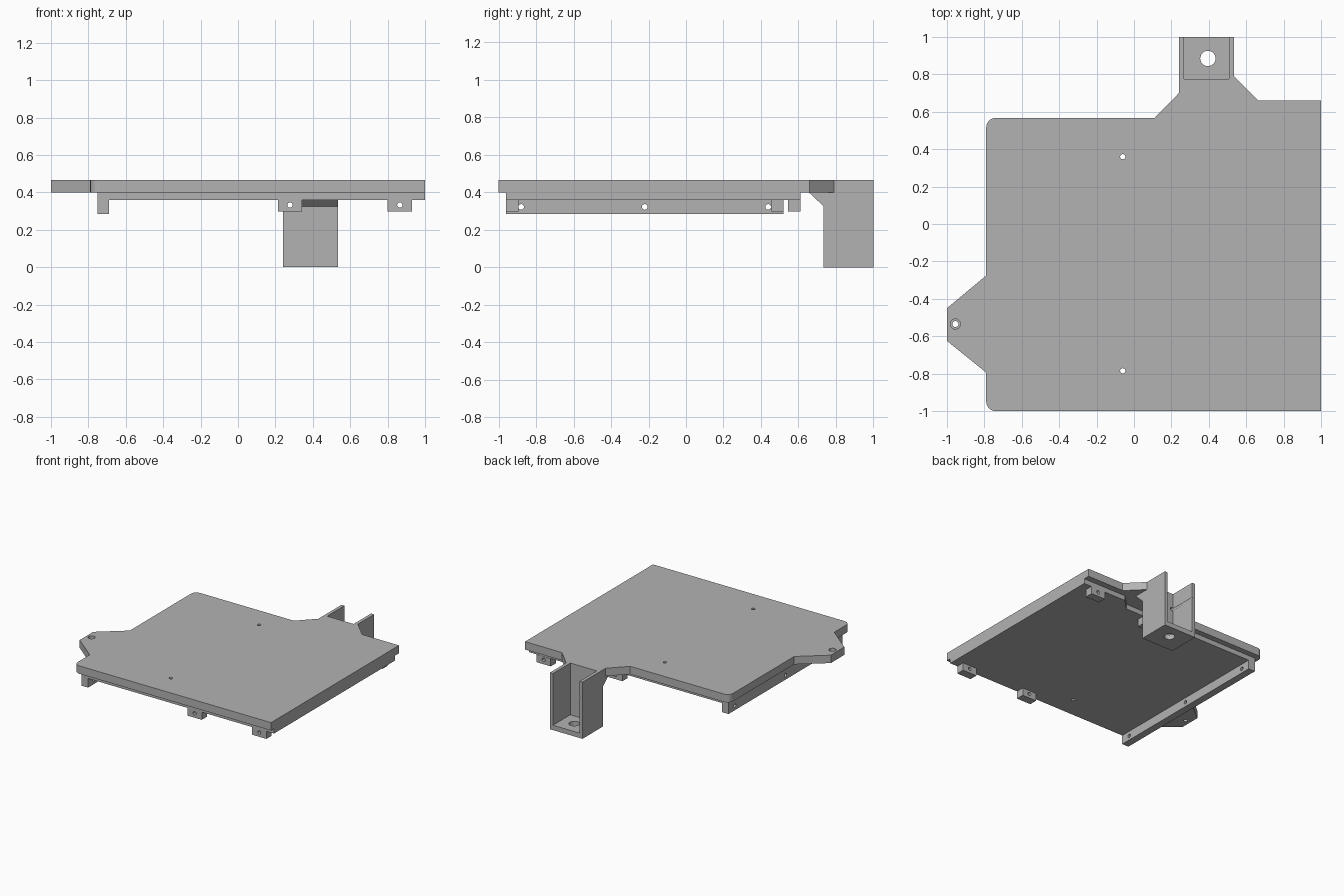
import bpy
import bmesh
from math import pi, sin, cos
from mathutils import Matrix

cube = bpy.data.objects.get("Cube")
if cube:
    bpy.data.objects.remove(cube, do_unlink=True)

GREY = (0.45, 0.45, 0.45, 1)
grey = bpy.data.materials.new("plain grey")
grey.use_nodes = True
grey.diffuse_color = GREY
shader = next(n for n in grey.node_tree.nodes if n.type == 'BSDF_PRINCIPLED')
shader.inputs["Base Color"].default_value = GREY


def finish(name, bm):
    bmesh.ops.recalc_face_normals(bm, faces=bm.faces)
    mesh = bpy.data.meshes.new(name)
    bm.to_mesh(mesh)
    bm.free()
    obj = bpy.data.objects.new(name, mesh)
    obj.data.materials.append(grey)
    bpy.context.collection.objects.link(obj)
    return obj


def prism(name, points, low, high, axis='Z'):
    """Extrude an outline along z (points are x, y) or x (points are y, z)."""
    bm = bmesh.new()
    place = (lambda p: (p[0], p[1], low)) if axis == 'Z' else (lambda p: (low, p[0], p[1]))
    face = bm.faces.new([bm.verts.new(place(p)) for p in points])
    extruded = bmesh.ops.extrude_face_region(bm, geom=[face])['geom']
    shift = (0, 0, high - low) if axis == 'Z' else (high - low, 0, 0)
    bmesh.ops.translate(bm, vec=shift,
                        verts=[v for v in extruded if isinstance(v, bmesh.types.BMVert)])
    return finish(name, bm)


def box(name, x0, x1, y0, y1, z0, z1):
    return prism(name, [(x0, y0), (x1, y0), (x1, y1), (x0, y1)], z0, z1)


def cylinder(name, centre, radius, length, axis):
    bm = bmesh.new()
    turn = {'X': Matrix.Rotation(pi / 2, 4, 'Y'),
            'Y': Matrix.Rotation(pi / 2, 4, 'X'), 'Z': Matrix()}[axis]
    bmesh.ops.create_cone(bm, cap_ends=True, segments=24, radius1=radius, radius2=radius,
                          depth=length, matrix=Matrix.Translation(centre) @ turn)
    return finish(name, bm)


def cut(target, cutter):
    mod = target.modifiers.new("cut", 'BOOLEAN')
    mod.operation = 'DIFFERENCE'
    mod.solver = 'EXACT'
    mod.object = cutter
    bpy.context.view_layer.objects.active = target
    bpy.ops.object.modifier_apply(modifier=mod.name)
    bpy.data.objects.remove(cutter, do_unlink=True)


def drill(target, centre, radius, length, axis):
    cut(target, cylinder("drill", centre, radius, length, axis))


def rounded(cx, cy, start, r=0.05, steps=6):
    return [(cx + r * cos(start + i * pi / 2 / steps),
             cy + r * sin(start + i * pi / 2 / steps)) for i in range(steps + 1)]


# Top plate with side tab and slotted arm at the back
outline = [(1, -1), (1, 0.66), (0.665, 0.66), (0.535, 0.79), (0.535, 1), (0.508, 1),
           (0.508, 0.775), (0.267, 0.775), (0.267, 1), (0.24, 1), (0.24, 0.7), (0.11, 0.567)]
outline += rounded(-0.74, 0.517, pi / 2)
outline += [(-0.79, -0.275), (-1, -0.45), (-1, -0.625), (-0.79, -0.795)]
outline += rounded(-0.74, -0.95, pi)
plate = prism("top_plate", outline, 0.4, 0.465)

# Inset slab under the plate
slab = prism("under_slab", [(1, -0.96), (1, 0.61), (0.6, 0.61), (0.51, 0.52),
                            (-0.75, 0.52), (-0.75, -0.96)], 0.36, 0.4)

# Vertical holes in plate and slab, and the tab's counterbored hole
for y in (0.36, -0.785):
    for part in (plate, slab):
        drill(part, (-0.06, y, 0.4), 0.014, 0.4, 'Z')
drill(plate, (-0.955, -0.535, 0.4), 0.016, 0.4, 'Z')
drill(plate, (-0.955, -0.535, 0.465), 0.027, 0.05, 'Z')

# Side rail with cross holes
rail = box("side_rail", -0.75, -0.69, -0.96, 0.52, 0.285, 0.36)
for y in (-0.88, -0.22, 0.438):
    drill(rail, (-0.72, y, 0.322), 0.015, 0.3, 'X')

# Drilled lugs along the front and back edges
lugs = {"front_outer_lug": (0.865, -0.96), "front_inner_lug": (0.278, -0.96),
        "back_outer_lug": (0.865, 0.545), "back_inner_lug": (0.278, 0.453)}
for name, (x, y) in lugs.items():
    lug = box(name, x - 0.065, x + 0.065, y, y + 0.067, 0.297, 0.36)
    drill(lug, (x, y, 0.332), 0.014, 0.4, 'Y')

# Hanging bracket: open pocket, floor hole and the bore along its wall
bracket = prism("hanging_bracket", [(0.655, 0.4), (0.735, 0.325), (0.735, 0), (1, 0), (1, 0.4)],
                0.24, 0.535, 'X')
cut(bracket, box("pocket", 0.267, 0.508, 0.775, 1.1, 0.04, 0.5))
drill(bracket, (0.395, 0.885, 0), 0.041, 0.3, 'Z')
drill(bracket, (0.278, 0.85, 0.332), 0.014, 0.6, 'Y')
